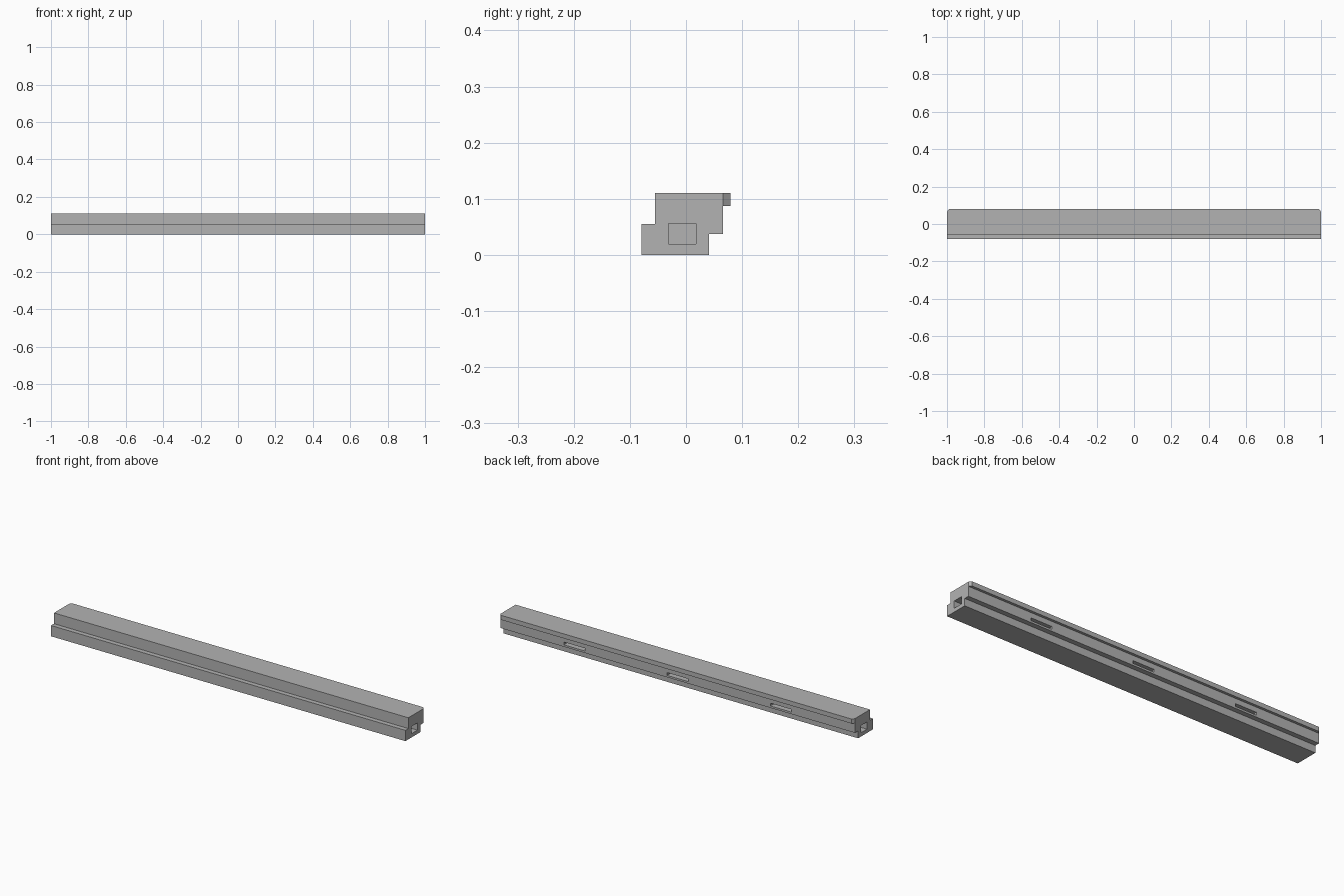
import bpy
import bmesh

cube = bpy.data.objects.get("Cube")
if cube:
    bpy.data.objects.remove(cube, do_unlink=True)

grey = bpy.data.materials.new("plain_grey")
grey.use_nodes = True
grey.diffuse_color = (0.45, 0.45, 0.45, 1)
grey.node_tree.nodes["Principled BSDF"].inputs["Base Color"].default_value = grey.diffuse_color


def prism(name, points, direction):
    """Extrude a flat outline of 3D points along a direction."""
    bm = bmesh.new()
    face = bm.faces.new([bm.verts.new(p) for p in points])
    new = bmesh.ops.extrude_face_region(bm, geom=[face])["geom"]
    bmesh.ops.translate(bm, vec=direction,
                        verts=[v for v in new if isinstance(v, bmesh.types.BMVert)])
    bmesh.ops.recalc_face_normals(bm, faces=bm.faces)
    mesh = bpy.data.meshes.new(name)
    bm.to_mesh(mesh)
    bm.free()
    mesh.materials.append(grey)
    obj = bpy.data.objects.new(name, mesh)
    bpy.context.collection.objects.link(obj)
    return obj


def box(name, x0, x1, y0, y1, z0, z1):
    return prism(name, [(x0, y0, z0), (x0, y1, z0), (x0, y1, z1), (x0, y0, z1)],
                 (x1 - x0, 0, 0))


# Stepped bar
profile = [(-0.079, 0), (0.041, 0), (0.041, 0.037), (0.066, 0.037),
           (0.066, 0.11), (-0.055, 0.11), (-0.055, 0.055), (-0.079, 0.055)]
bar = prism("stepped_bar", [(-1, y, z) for y, z in profile], (2, 0, 0))

# Back lip with chamfered ends
prism("back_lip", [(-1, 0.066, 0.087), (1, 0.066, 0.087),
                   (0.99, 0.079, 0.087), (-0.99, 0.079, 0.087)], (0, 0, 0.023))

# Rectangular end sockets and the three slots in the back face
cutters = [box("socket_cutter", min(s * 0.9, s * 1.1), max(s * 0.9, s * 1.1),
               -0.031, 0.018, 0.019, 0.056) for s in (-1, 1)]
cutters += [box("slot_cutter", x - 0.06, x + 0.06, 0.036, 0.1, 0.047, 0.061)
            for x in (-0.583, 0, 0.583)]
for cutter in cutters:
    cutter.hide_render = True
    mod = bar.modifiers.new("cut", "BOOLEAN")
    mod.operation = "DIFFERENCE"
    mod.solver = "EXACT"
    mod.object = cutter

# Bake the cuts and drop the cutters
graph = bpy.context.evaluated_depsgraph_get()
cut_mesh = bpy.data.meshes.new_from_object(bar.evaluated_get(graph))
bar.modifiers.clear()
bar.data = cut_mesh
for cutter in cutters:
    bpy.data.objects.remove(cutter, do_unlink=True)
